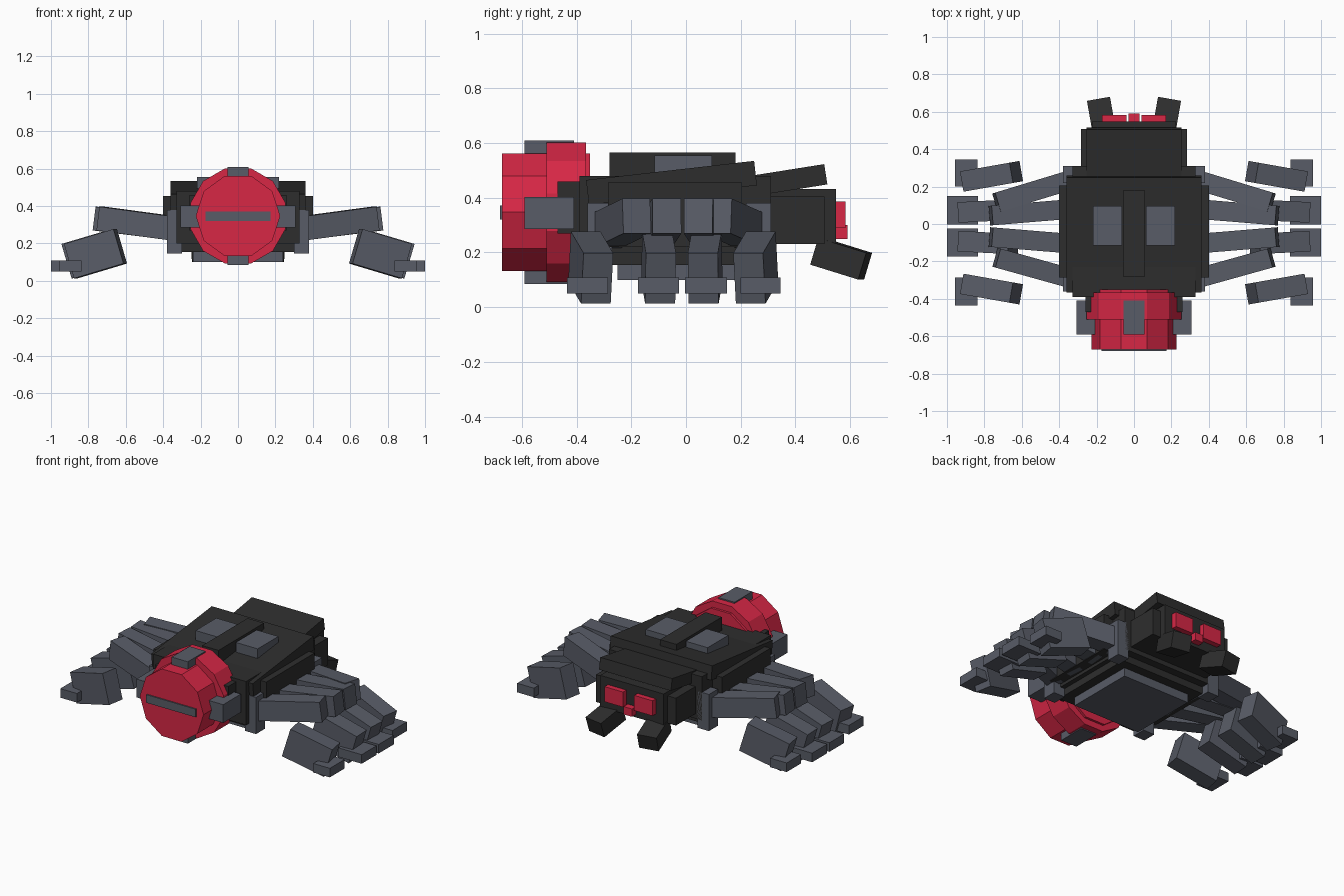
import bpy, math
from mathutils import Matrix, Euler, Vector

if "Cube" in bpy.data.objects:
    bpy.data.objects.remove(bpy.data.objects["Cube"])


def material(name, rgb):
    m = bpy.data.materials.new(name)
    m.diffuse_color = (*rgb, 1)
    m.use_nodes = True
    m.node_tree.nodes["Principled BSDF"].inputs["Base Color"].default_value = m.diffuse_color
    return m


BLACK = material("charcoal", (0.027, 0.027, 0.027))
GREY = material("steel_grey", (0.098, 0.107, 0.135))
RED = material("crimson", (0.68, 0.02, 0.06))


def finish(name, mat, matrix):
    ob = bpy.context.object
    ob.name = name
    ob.data.transform(matrix)
    ob.data.materials.append(mat)
    return ob


def block(name, center, size, mat, rot=(0, 0, 0)):
    """Box with centre, full size and rotation in degrees."""
    bpy.ops.mesh.primitive_cube_add(size=1)
    r = Euler([math.radians(a) for a in rot]).to_matrix().to_4x4()
    return finish(name, mat, Matrix.Translation(center) @ r @ Matrix.Diagonal((*size, 1)))


def span(name, x, y, z, mat):
    """Upright box given by its ranges."""
    c = [(a + b) / 2 for a, b in (x, y, z)]
    return block(name, c, [b - a for a, b in (x, y, z)], mat)


def pair(name, center, size, mat, rot=(0, 0, 0)):
    """Box and its mirror image across x = 0."""
    for s, side in ((1, "right"), (-1, "left")):
        block(f"{name}_{side}", (s * center[0], center[1], center[2]), size, mat,
              (rot[0], s * rot[1], s * rot[2]))


def span_pair(name, x, y, z, mat):
    c = [(a + b) / 2 for a, b in (x, y, z)]
    pair(name, c, [b - a for a, b in (x, y, z)], mat)


def drum(name, sides, radius, y0, y1, z, turn):
    """Faceted drum lying along y."""
    bpy.ops.mesh.primitive_cylinder_add(vertices=sides, radius=radius, depth=y1 - y0)
    m = (Matrix.Translation((0, (y0 + y1) / 2, z)) @ Matrix.Rotation(math.pi / 2, 4, 'X')
         @ Matrix.Rotation(math.radians(turn), 4, 'Z'))
    return finish(name, RED, m)


# body and armour
span("body_core", (-.33, .33), (-.39, .31), (.20, .48), BLACK)
span("neck", (-.26, .26), (-.47, -.35), (.27, .46), BLACK)
span_pair("side_armour", (.33, .40), (-.285, .205), (.22, .455), BLACK)
block("back_slab", (0, -.053, .455), (.72, .618, .09), BLACK, (6.5, 0, 0))
span("spine", (-.058, .058), (-.28, .18), (.45, .565), BLACK)
span_pair("back_panel", (.065, .22), (-.115, .095), (.45, .555), GREY)
span("belly_upper", (-.30, .30), (-.32, .26), (.155, .20), BLACK)
span("belly_plate", (-.24, .24), (-.25, .20), (.10, .155), GREY)
for y0, y1, end in ((.22, .31, "back"), (-.36, -.27, "front")):
    span_pair(f"hip_{end}", (.30, .38), (y0, y1), (.145, .38), GREY)

# red faceted drum with grey fittings
drum("drum_inner", 10, .226, -.672, -.35, .347, 90)
drum("drum_ring", 12, .264, -.51, -.365, .347, 15)
span("drum_slot", (-.175, .175), (-.68, -.66), (.32, .372), GREY)
span("drum_top_plate", (-.057, .057), (-.59, -.41), (.55, .61), GREY)
span("drum_bottom_plate", (-.057, .057), (-.59, -.41), (.085, .145), GREY)
span_pair("drum_side_block", (.205, .308), (-.59, -.41), (.285, .402), GREY)

# head
span("head", (-.225, .225), (.25, .548), (.23, .432), BLACK)
span_pair("cheek", (.20, .283), (.31, .507), (.23, .405), BLACK)
block("brow", (0, .38, .465), (.51, .265, .075), BLACK, (9, 0, 0))
span_pair("eye", (.04, .17), (.54, .582), (.29, .387), RED)
span("mouth", (-.03, .03), (.54, .59), (.25, .30), RED)
pair("mandible", (.172, .567, .177), (.125, .186, .102), BLACK, (-17, 0, -10))

# legs: base y, tip x, tip y, shin x, shin y, shin yaw, foot x range, foot y range
LEGS = {
    "rear": (.235, .735, .115, .762, .255, -10, (.838, .956), (.20, .345)),
    "rear_mid": (.080, .765, .045, .780, .070, -3, (.835, 1.0), (-.003, .15)),
    "front_mid": (-.105, .765, -.070, .780, -.100, 3, (.835, 1.0), (-.175, -.025)),
    "front": (-.290, .735, -.180, .762, -.348, 10, (.838, .956), (-.435, -.285)),
}
for name, (by, tx, ty, sx, sy, yaw, fx, fy) in LEGS.items():
    a, b = Vector((.34, by, .28)), Vector((tx, ty, .333))
    d = b - a
    heading = math.degrees(math.atan2(d.y, d.x))
    pitch = -math.degrees(math.asin(d.z / d.length))
    pair(f"{name}_thigh", (a + b) / 2, (d.length, .105, .128), GREY, (0, pitch, heading))
    pair(f"{name}_shin", (sx, sy, .145), (.28, .11, .192), GREY, (0, 16.5, yaw))
    span_pair(f"{name}_foot", fx, fy, (.05, .108), GREY)
